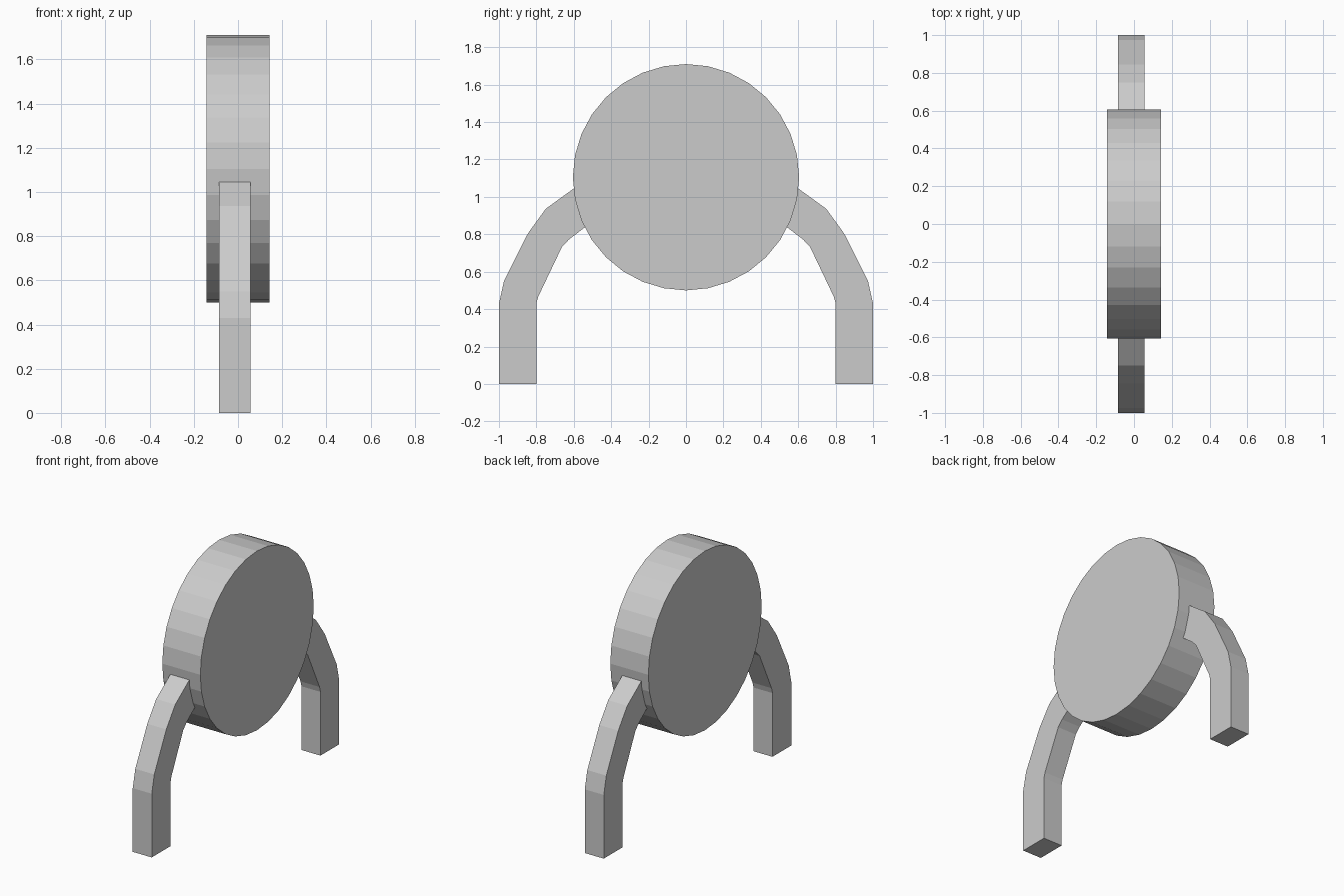
import bpy
import bmesh
import math
from mathutils import Matrix

cube = bpy.data.objects.get("Cube")
if cube:
    bpy.data.objects.remove(cube, do_unlink=True)

GREY = (0.6, 0.6, 0.6, 1.0)
grey = bpy.data.materials.new("light_grey")
grey.use_nodes = True
grey.diffuse_color = GREY
grey.node_tree.nodes["Principled BSDF"].inputs["Base Color"].default_value = GREY


def extrude_profile(name, profile, x_min, x_max):
    """Extrude a closed (y, z) outline along x into a solid."""
    bm = bmesh.new()
    face = bm.faces.new([bm.verts.new((x_min, y, z)) for y, z in profile])
    result = bmesh.ops.extrude_face_region(bm, geom=[face])
    moved = [v for v in result["geom"] if isinstance(v, bmesh.types.BMVert)]
    bmesh.ops.translate(bm, verts=moved, vec=(x_max - x_min, 0, 0))
    bmesh.ops.recalc_face_normals(bm, faces=bm.faces)
    mesh = bpy.data.meshes.new(name)
    bm.to_mesh(mesh)
    bm.free()
    mesh.materials.append(grey)
    obj = bpy.data.objects.new(name, mesh)
    bpy.context.collection.objects.link(obj)
    return obj


# Upright round body
SIDES, RADIUS, CENTRE_Z = 32, 0.605, 1.105
circle = []
for i in range(SIDES):
    a = math.tau * i / SIDES
    circle.append((RADIUS * math.cos(a), CENTRE_Z + RADIUS * math.sin(a)))
extrude_profile("disc_body", circle, -0.142, 0.142)

# Bent legs, with their upper ends sunk into the body
leg = [
    (0.80, 0.0), (1.0, 0.0), (1.0, 0.43), (0.973, 0.55), (0.845, 0.805),
    (0.75, 0.936), (0.60, 1.045), (0.55, 1.08),
    (0.50, 0.866), (0.545, 0.834), (0.626, 0.772), (0.663, 0.733),
    (0.79, 0.467), (0.80, 0.43),
]
for name, side in (("front_leg", -1), ("back_leg", 1)):
    extrude_profile(name, [(side * y, z) for y, z in leg], -0.086, 0.056)
